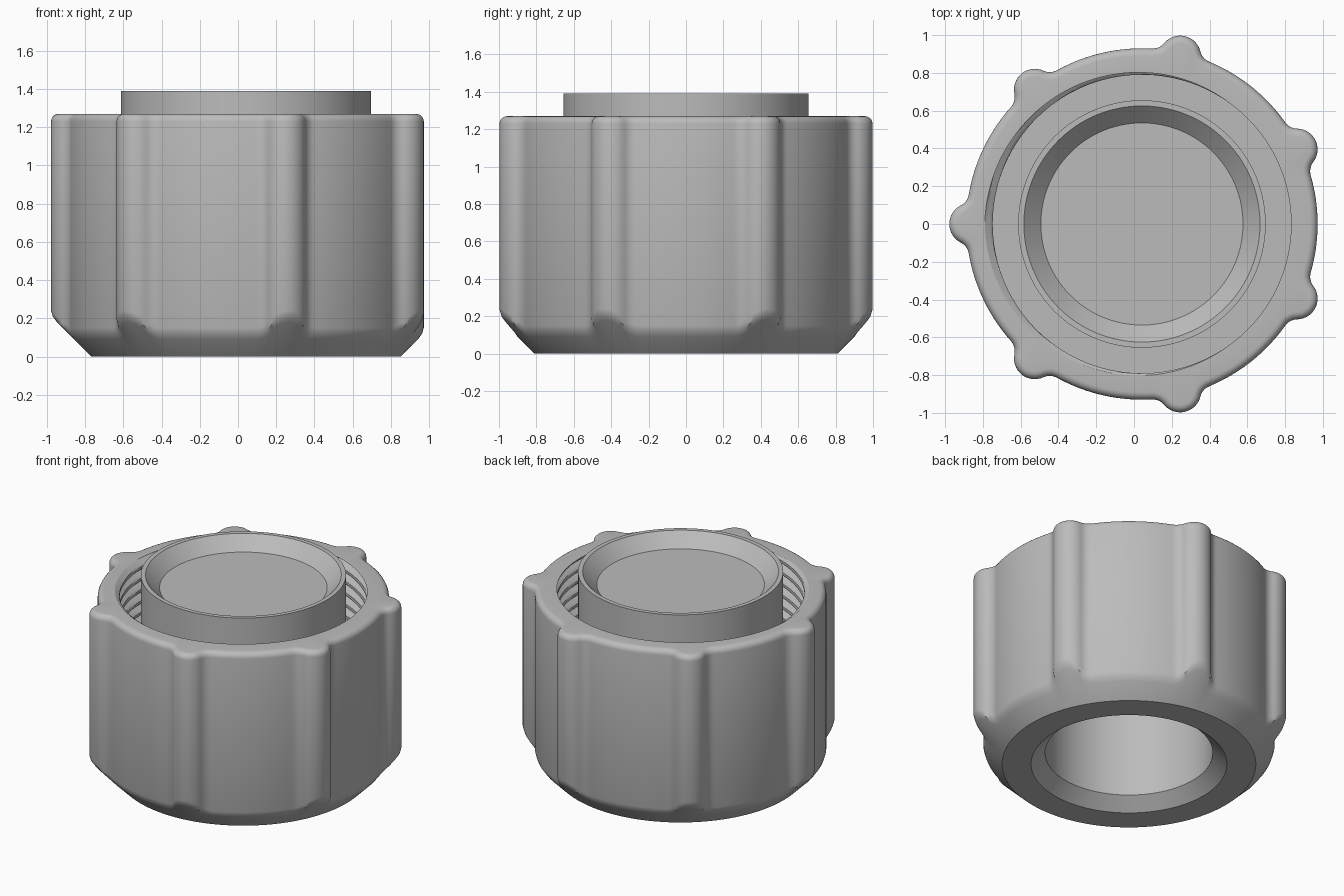
import bpy, bmesh, math
from math import sin, cos, pi
from mathutils import Vector

if "Cube" in bpy.data.objects:
    bpy.data.objects.remove(bpy.data.objects["Cube"])

CENTRE_X = 0.042
LOBES = 7
BODY_R, LOBE_C, LOBE_R, FILLET_R = 0.93, 0.91, 0.11, 0.08
CONE_R = 0.81                  # radius of the bottom face; the chamfer is 45 degrees
TOP, ROUND = 1.27, 0.04
FLOOR = 0.25                   # bottom of the threaded gap
CREST, DEPTH, PITCH = 0.79, 0.042, 0.08

gray = bpy.data.materials.new("plain_gray")
gray.use_nodes = True
gray.diffuse_color = (0.5, 0.5, 0.5, 1)
gray.node_tree.nodes["Principled BSDF"].inputs["Base Color"].default_value = (0.5, 0.5, 0.5, 1)


def grip_outline():
    """Points and outward normals of a circle with seven filleted lobes."""
    fc = BODY_R + FILLET_R
    reach = LOBE_R + FILLET_R
    a = math.acos((fc**2 + LOBE_C**2 - reach**2) / (2 * fc * LOBE_C))
    f = Vector((fc * cos(a), fc * sin(a)))
    t = math.atan2(f.y, f.x - LOBE_C)
    half = []
    for i in range(8):                                   # lobe tip
        n = Vector((cos(t * i / 8), sin(t * i / 8)))
        half.append((Vector((LOBE_C, 0)) + n * LOBE_R, n))
    for i in range(7):                                   # concave fillet
        b = t + (a - t) * i / 6
        n = Vector((cos(b), sin(b)))
        half.append((f - n * FILLET_R, n))
    for i in range(1, 9):                                # plain wall
        b = a + (pi / LOBES - a) * i / 8
        n = Vector((cos(b), sin(b)))
        half.append((n * BODY_R, n))
    flip = [(Vector((p.x, -p.y)), Vector((n.x, -n.y))) for p, n in half[1:-1]]
    period = flip[::-1] + half
    pts = []
    for k in range(LOBES):
        b = pi + k * 2 * pi / LOBES
        c, s = cos(b), sin(b)
        turn = lambda v: Vector((v.x * c - v.y * s, v.x * s + v.y * c))
        pts += [(turn(p), turn(n)) for p, n in period]
    return pts


OUTLINE = grip_outline()
ANGLES = [math.atan2(p.y, p.x) for p, n in OUTLINE]


def circle(r, z):
    return [(r * cos(a), r * sin(a), z) for a in ANGLES]


def grip_ring(inset, height):
    ring = []
    for p, n in OUTLINE:
        q = p - n * inset
        ring.append((q.x, q.y, height(p, q)))
    return ring


def thread_ring(z):
    ring = []
    for a in ANGLES:
        u = ((z - TOP) / PITCH - (a - pi) / (2 * pi) + 0.5) % 1 - 0.5
        r = CREST + DEPTH * max(0, 1 - abs(u) / 0.35)
        ring.append((r * cos(a), r * sin(a), z))
    return ring


def loft(bm, rings, cap_start=False, cap_end=False):
    rows = [[bm.verts.new(co) for co in ring] for ring in rings]
    count = len(ANGLES)
    for low, high in zip(rows, rows[1:]):
        for j in range(count):
            k = (j + 1) % count
            bm.faces.new((low[j], low[k], high[k], high[j]))
    if cap_start:
        bm.faces.new(rows[0][::-1])
    if cap_end:
        bm.faces.new(rows[-1])


def finish(name, bm):
    mesh = bpy.data.meshes.new(name)
    bm.to_mesh(mesh)
    bm.free()
    mesh.materials.append(gray)
    obj = bpy.data.objects.new(name, mesh)
    obj.location.x = CENTRE_X
    bpy.context.collection.objects.link(obj)
    bpy.ops.object.select_all(action='DESELECT')
    obj.select_set(True)
    bpy.context.view_layer.objects.active = obj
    bpy.ops.object.shade_smooth_by_angle(angle=math.radians(30))


# Lobed cap: bottom face, chamfer, grip wall, rounded lip, threaded inside
rings = [circle(0.625, 0), circle(CONE_R, 0),
         grip_ring(0.03, lambda p, q: q.length - CONE_R),
         grip_ring(0.009, lambda p, q: p.length - CONE_R),
         grip_ring(0, lambda p, q: p.length - CONE_R + 0.03)]
for i in range(6):
    b = i / 5 * pi / 2
    z = TOP - ROUND + ROUND * sin(b)
    rings.append(grip_ring(ROUND * (1 - cos(b)), lambda p, q, z=z: z))
steps = round((TOP - FLOOR) / PITCH * 10)
rings += [thread_ring(TOP + (FLOOR - TOP) * i / steps) for i in range(steps + 1)]
rings.append(circle(0.655, FLOOR))
bm = bmesh.new()
loft(bm, rings)
finish("threaded_cap", bm)

# Inner sleeve: outer wall, rim and dished top, then the bore open below
bm = bmesh.new()
loft(bm, [circle(0.655, FLOOR), circle(0.655, 1.39), circle(0.625, 1.39),
          circle(0.535, 1.30)], cap_end=True)
loft(bm, [circle(0.535, 1.22), circle(0.535, 0.08), circle(0.625, 0)], cap_start=True)
finish("inner_sleeve", bm)
